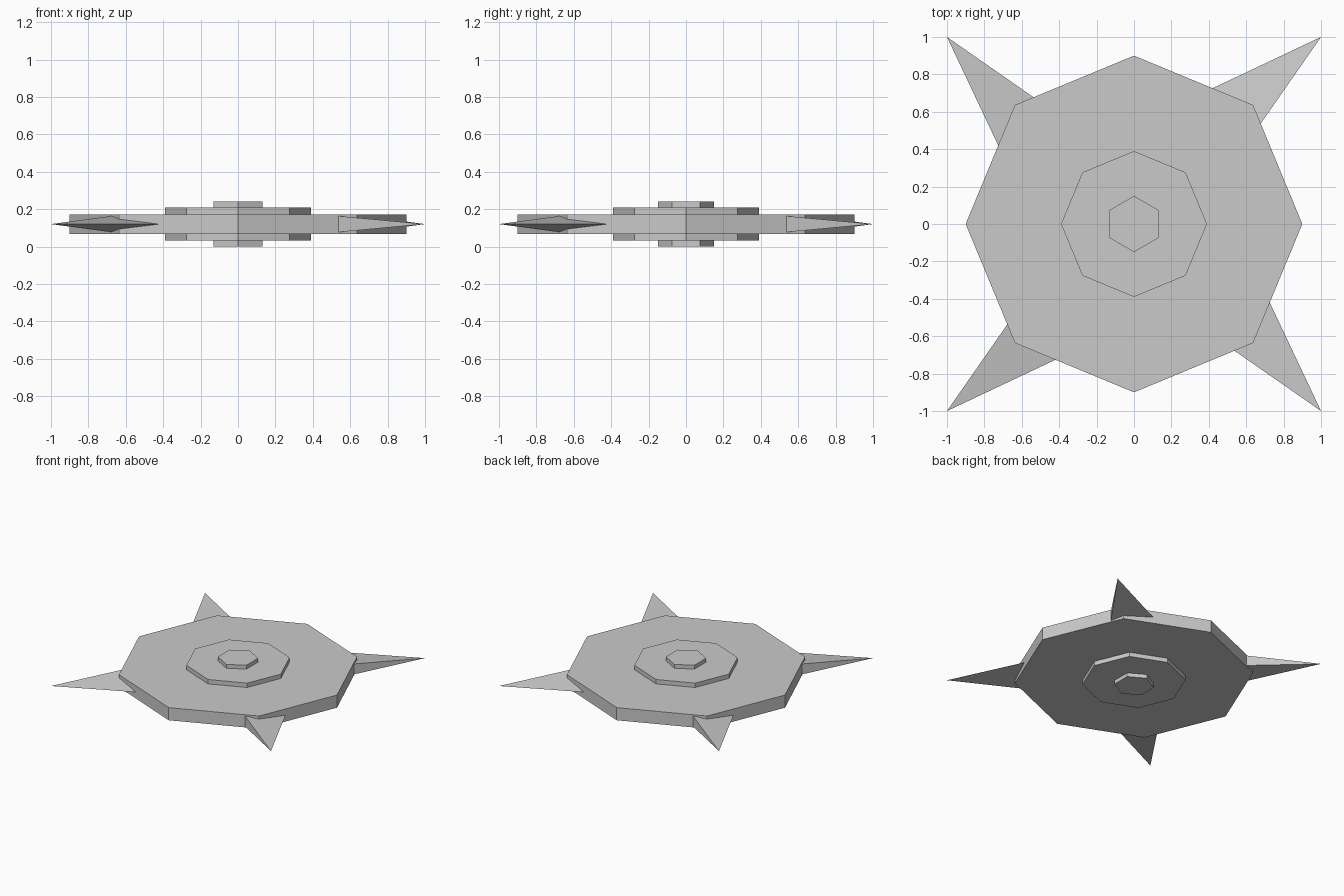
import bpy
import bmesh
from math import pi, sqrt
from mathutils import Matrix, Vector

cube = bpy.data.objects.get("Cube")
if cube:
    bpy.data.objects.remove(cube, do_unlink=True)

MID_Z = 0.12

grey = bpy.data.materials.new("plain grey")
grey.use_nodes = True
colour = (0.59, 0.59, 0.59, 1)
grey.diffuse_color = colour
grey.node_tree.nodes["Principled BSDF"].inputs["Base Color"].default_value = colour


def add_object(name, bm):
    bmesh.ops.recalc_face_normals(bm, faces=bm.faces[:])
    mesh = bpy.data.meshes.new(name)
    bm.to_mesh(mesh)
    bm.free()
    mesh.materials.append(grey)
    obj = bpy.data.objects.new(name, mesh)
    bpy.context.collection.objects.link(obj)
    obj.location.z = MID_Z
    return obj


def prism(name, sides, radius, height):
    """Flat-sided disc with one corner pointing to the back."""
    bm = bmesh.new()
    bmesh.ops.create_cone(bm, cap_ends=True, segments=sides, radius1=radius,
                          radius2=radius, depth=height)
    bm.verts.ensure_lookup_table()
    corner = bm.verts[0].co.to_2d()
    turn = corner.angle_signed(Vector((0, 1)))
    bmesh.ops.rotate(bm, verts=bm.verts[:], matrix=Matrix.Rotation(-turn, 3, 'Z'))
    return add_object(name, bm)


def spike(name, angle):
    """Flattened three-sided spike pointing outwards."""
    tip, length, radius = sqrt(2), 0.62, 0.222
    half_side, half_thick = radius / 2, 0.048
    bm = bmesh.new()
    base_x = tip - length
    point = bm.verts.new((tip, 0, 0))
    base = [bm.verts.new((base_x, y, z)) for y, z in
            ((radius, 0), (-half_side, half_thick), (-half_side, -half_thick))]
    bm.faces.new(base)
    for i in range(3):
        bm.faces.new((base[i], base[i - 1], point))
    bmesh.ops.rotate(bm, verts=bm.verts[:], matrix=Matrix.Rotation(angle, 3, 'Z'))
    return add_object(name, bm)


# Stacked discs
prism("main_disc", 8, 0.9, 0.104)
prism("raised_ring", 8, 0.39, 0.176)
prism("centre_hub", 6, 0.15, 0.24)

# Corner spikes
for i, place in enumerate(("back_left", "back_right", "front_right", "front_left")):
    spike(place + "_spike", pi / 4 + i * pi / 2)
